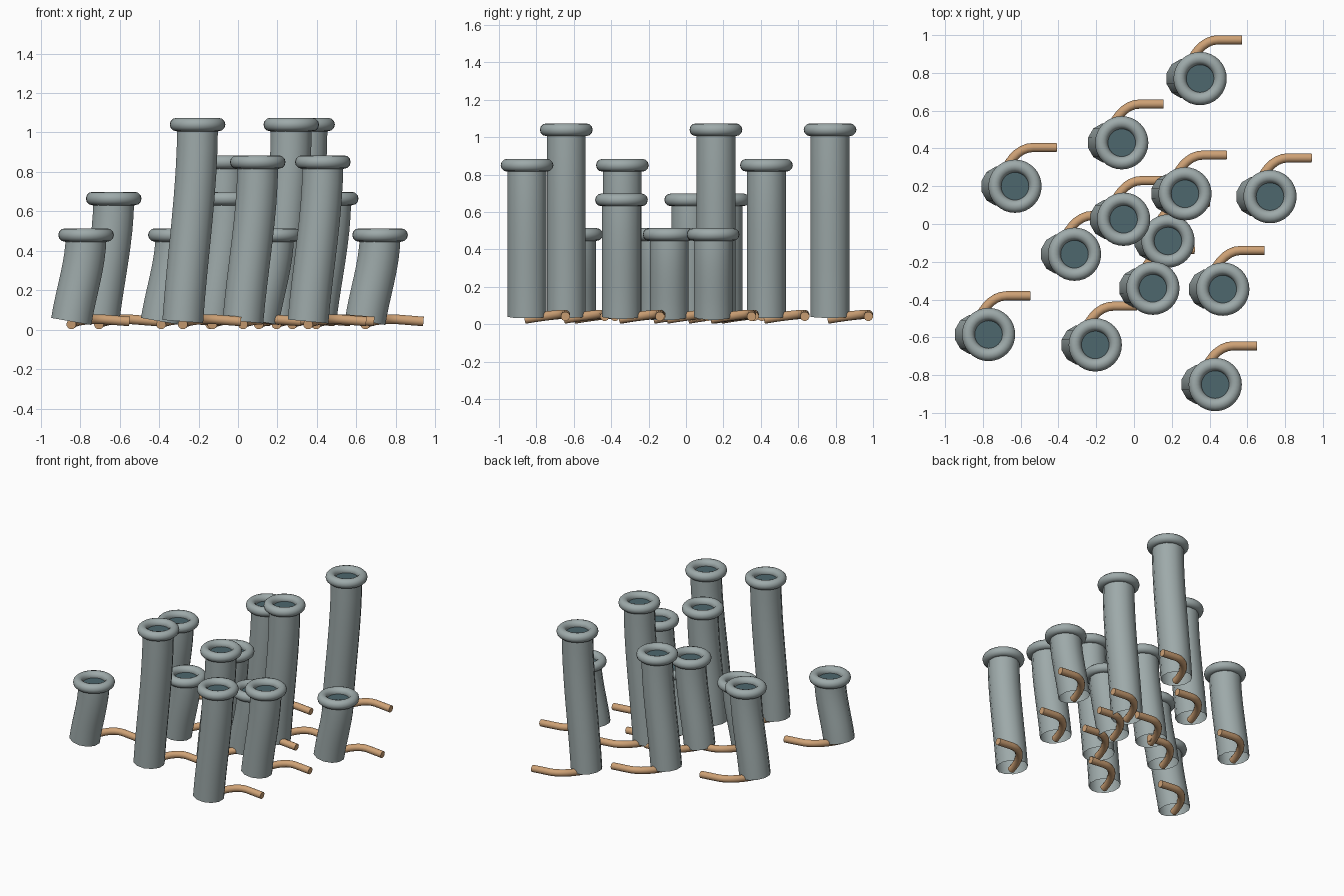
import bpy
import bmesh
from math import cos, sin, pi
from mathutils import Vector
from mathutils.geometry import interpolate_bezier

cube = bpy.data.objects.get("Cube")
if cube:
    bpy.data.objects.remove(cube, do_unlink=True)


def material(name, color):
    mat = bpy.data.materials.new(name)
    mat.use_nodes = True
    mat.diffuse_color = (*color, 1)
    mat.node_tree.nodes["Principled BSDF"].inputs["Base Color"].default_value = (*color, 1)
    return mat


GREY = material("grey_metal", (0.34, 0.40, 0.40))
COPPER = material("copper", (0.62, 0.36, 0.18))
DARK = material("dark_teal", (0.075, 0.135, 0.155))

SIDES = 12
LEAN = Vector((-0.075, 0, 0))      # foot offset from the rim centre
BASE_Z = 0.042


def finish(name, bm, mat):
    mesh = bpy.data.meshes.new(name)
    bm.to_mesh(mesh)
    bm.free()
    mesh.materials.append(mat)
    obj = bpy.data.objects.new(name, mesh)
    bpy.context.collection.objects.link(obj)
    for poly in mesh.polygons:
        poly.use_smooth = len(poly.vertices) == 4
    return obj


def sweep(name, path, radius, ref, mat, capped):
    """Sweep a round section along a path, keeping it square to the path."""
    bm = bmesh.new()
    rings = []
    for i, p in enumerate(path):
        t = (path[min(i + 1, len(path) - 1)] - path[max(i - 1, 0)]).normalized()
        side = t.cross(ref).normalized()
        up = side.cross(t)
        angles = [2 * pi * (k + 0.5) / SIDES for k in range(SIDES)]
        rings.append([bm.verts.new(p + radius * (cos(a) * side + sin(a) * up)) for a in angles])
    for a, b in zip(rings, rings[1:]):
        for k in range(SIDES):
            n = (k + 1) % SIDES
            bm.faces.new((a[k], a[n], b[n], b[k]))
    if capped:
        bm.faces.new(rings[0])
        bm.faces.new(rings[-1])
    bmesh.ops.recalc_face_normals(bm, faces=bm.faces)
    return finish(name, bm, mat)


def disc(name, center, radius, mat):
    bm = bmesh.new()
    bmesh.ops.create_circle(bm, cap_ends=True, segments=24, radius=radius)
    bmesh.ops.translate(bm, verts=bm.verts, vec=center)
    return finish(name, bm, mat)


def rim(name, center):
    bpy.ops.mesh.primitive_torus_add(location=center, major_radius=0.107, minor_radius=0.034,
                                     major_segments=32, minor_segments=12)
    obj = bpy.context.object
    obj.name = name
    obj.data.materials.append(GREY)
    bpy.ops.object.shade_smooth()


def stalk(index, x, y, height):
    top = Vector((x, y, height))
    foot = Vector((x, y, BASE_Z)) + LEAN
    rise = Vector((0, 0, height - BASE_Z)) / 3
    # leaning open tube, upright where it meets the rim
    path = interpolate_bezier(foot, foot + rise - LEAN * 0.3, top - rise, top, 9)
    sweep(f"tube_{index}", path, 0.107, Vector((0, 1, 0)), GREY, False)
    rim(f"rim_{index}", top)
    disc(f"mouth_{index}", top - Vector((0, 0, 0.005)), 0.1, DARK)
    # bent copper lead from the foot, first backwards then sideways
    root = Vector((foot.x, y, 0))
    a, b, c = (root + Vector(v) for v in ((0, -0.01, 0.027), (0.17, 0.205, 0.052), (0.295, 0.205, 0.042)))
    lead = interpolate_bezier(a, a + Vector((0.01, 0.11, 0.02)), b - Vector((0.09, 0, -0.004)), b, 10)
    sweep(f"lead_{index}", list(lead) + [c], 0.025, Vector((0, 0, 1)), COPPER, True)


# rim centres grouped by rim height
GROUPS = {
    1.04: [(0.35, 0.77), (0.27, 0.16), (-0.205, -0.64)],
    0.85: [(-0.065, 0.43), (0.10, -0.34), (0.43, -0.85)],
    0.665: [(-0.63, 0.20), (-0.055, 0.025), (0.47, -0.345)],
    0.48: [(0.72, 0.145), (0.18, -0.09), (-0.315, -0.16), (-0.77, -0.585)],
}
count = 0
for height, spots in GROUPS.items():
    for x, y in spots:
        count += 1
        stalk(count, x, y, height)
